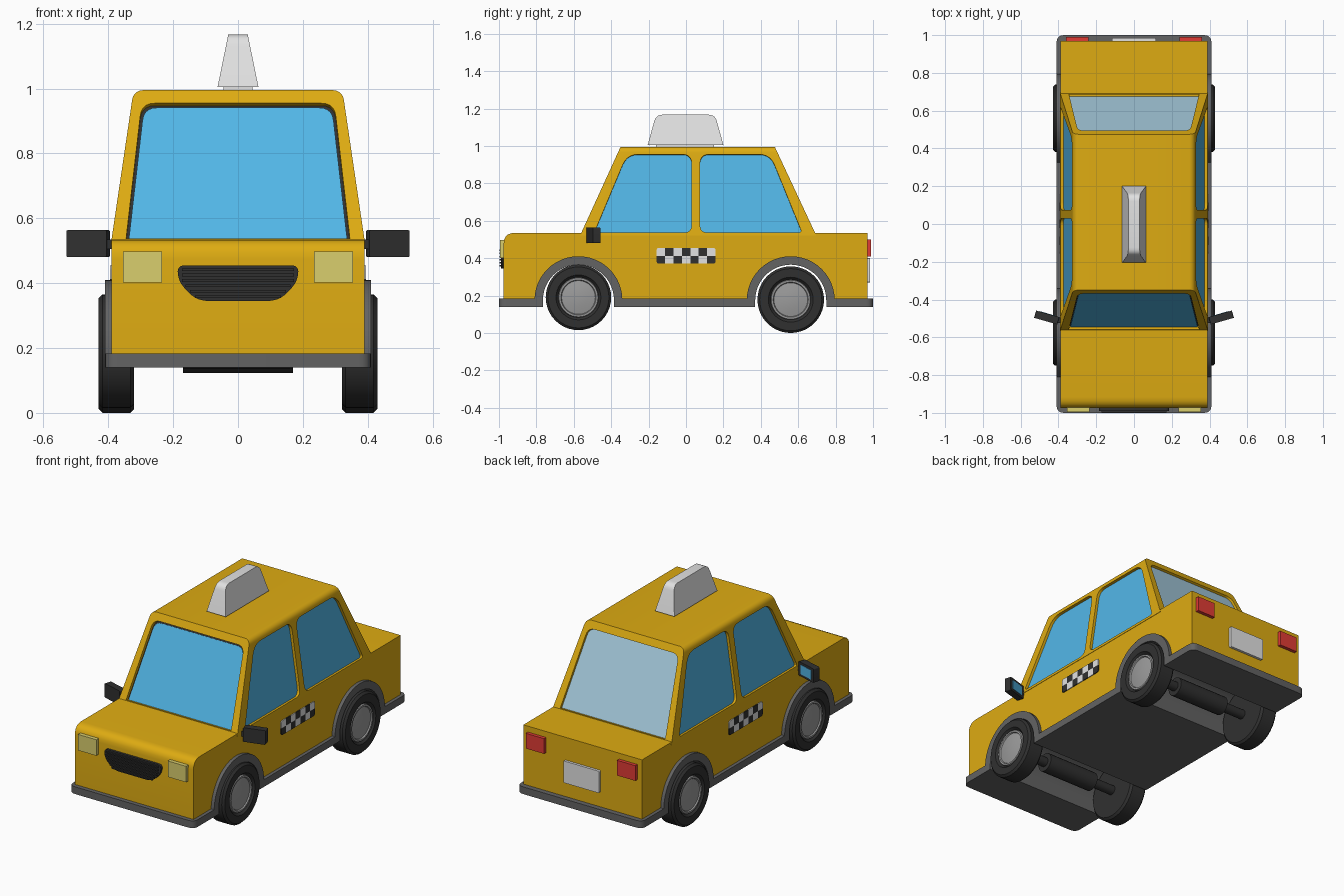
import bpy, bmesh, math
from mathutils import Vector, Matrix

if "Cube" in bpy.data.objects:
    bpy.data.objects.remove(bpy.data.objects["Cube"])


def material(name, r, g, b):
    m = bpy.data.materials.new(name)
    m.use_nodes = True
    m.diffuse_color = (r, g, b, 1)
    m.node_tree.nodes["Principled BSDF"].inputs["Base Color"].default_value = (r, g, b, 1)
    return m


YELLOW = material("yellow paint", 0.73, 0.41, 0.006)
TRIM = material("grey trim", 0.125, 0.125, 0.125)
DARK = material("dark rubber", 0.03, 0.03, 0.03)
HUB = material("hub grey", 0.33, 0.33, 0.33)
GLASS = material("blue glass", 0.085, 0.47, 0.8)
PALE = material("pale glass", 0.38, 0.6, 0.73)
WHITE = material("light grey", 0.76, 0.76, 0.76)
LAMP = material("lamp cream", 0.7, 0.62, 0.155)
RED = material("tail red", 0.75, 0.045, 0.035)


def finish(name, bm, mat):
    bmesh.ops.recalc_face_normals(bm, faces=bm.faces)
    me = bpy.data.meshes.new(name)
    bm.to_mesh(me)
    bm.free()
    me.materials.append(mat)
    ob = bpy.data.objects.new(name, me)
    bpy.context.collection.objects.link(ob)
    return ob


def rounded(pts, radii, n=5):
    """Round the corners of a 2D polygon; radii is one value or one per corner."""
    if not isinstance(radii, (list, tuple)):
        radii = [radii] * len(pts)
    pts = [Vector(p) for p in pts]
    out = []
    for i, (p, r) in enumerate(zip(pts, radii)):
        if r == 0:
            out.append(p)
            continue
        a = p + (pts[i - 1] - p).normalized() * r
        b = p + (pts[(i + 1) % len(pts)] - p).normalized() * r
        for k in range(n + 1):
            t = k / n
            out.append(a * (1 - t) ** 2 + p * (2 * t * (1 - t)) + b * t * t)
    return out


def rect(u0, u1, v0, v1):
    return [(u0, v0), (u1, v0), (u1, v1), (u0, v1)]


def prism(name, pts, place, d0, d1, mat):
    """Extrude a 2D outline from depth d0 to d1 through place(u, v, d)."""
    bm = bmesh.new()
    lo, hi = [[bm.verts.new(place(p[0], p[1], d)) for p in pts] for d in (d0, d1)]
    bm.faces.new(lo)
    bm.faces.new(hi)
    for i in range(len(pts)):
        bm.faces.new((lo[i - 1], lo[i], hi[i], hi[i - 1]))
    return finish(name, bm, mat)


def lathe(name, profile, y, z, mat, s=1, n=40):
    """Revolve (x, radius) points around an axle line along x."""
    bm = bmesh.new()
    vs = [bm.verts.new((s * x, y, z + r)) for x, r in profile]
    es = [bm.edges.new(p) for p in zip(vs, vs[1:])]
    bmesh.ops.spin(bm, geom=vs + es, cent=(0, y, z), axis=(1, 0, 0),
                   angle=math.tau, steps=n, use_duplicate=False)
    bmesh.ops.remove_doubles(bm, verts=bm.verts, dist=0.0005)
    return finish(name, bm, mat)


def cut(ob, cutter):
    mod = ob.modifiers.new("cut", "BOOLEAN")
    mod.operation, mod.solver, mod.object = "DIFFERENCE", "EXACT", cutter
    bpy.context.view_layer.objects.active = ob
    bpy.ops.object.modifier_apply(modifier=mod.name)
    bpy.data.objects.remove(cutter)


def along_x(u, v, d): return (d, u, v)
def along_y(u, v, d): return (u, d, v)
def along_z(u, v, d): return (u, v, d)


# Lower body with rounded bonnet edge
body = prism("body", rounded([(-0.975, 0.175), (0.97, 0.175), (0.97, 0.535), (-0.975, 0.535)],
                             [0, 0, 0, 0.06]), along_x, -0.39, 0.39, YELLOW)

# Wheel arches, running as liners across the whole car
AXLES = {"front": (-0.575, 0.19, 0.175), "rear": (0.56, 0.178, 0.178)}
for end, (y, z, r) in AXLES.items():
    cut(body, lathe("arch_cutter", [(-0.5, 0), (-0.5, 0.21), (0.5, 0.21), (0.5, 0)], y, 0.175, YELLOW))
    arc = [math.pi * k / 24 for k in range(25)]
    ring = [(y + 0.235 * math.cos(a), 0.175 + 0.235 * math.sin(a)) for a in arc]
    ring += [(y - 0.235, 0.14), (y - 0.19, 0.14)]
    ring += [(y - 0.19 * math.cos(a), 0.175 + 0.19 * math.sin(a)) for a in arc]
    ring += [(y + 0.19, 0.14), (y + 0.235, 0.14)]
    prism(end + "_arch", ring, along_x, -0.41, 0.41, TRIM)

    # Axle and wheels
    lathe(end + "_axle", [(-0.34, 0), (-0.34, 0.028), (-0.17, 0.028), (-0.17, 0.055),
                          (0.17, 0.055), (0.17, 0.028), (0.34, 0.028), (0.34, 0)], y, z, DARK, n=20)
    for s, side in ((1, "left"), (-1, "right")):
        lathe(f"{end}_{side}_tyre", [(0.32, 0), (0.32, r - 0.012), (0.332, r), (0.418, r), (0.43, r - 0.012),
                                     (0.43, 0.12), (0.414, 0.107), (0.414, 0)], y, z, DARK, s)
        lathe(f"{end}_{side}_hub", [(0.41, 0.108), (0.424, 0.104), (0.424, 0.094), (0.417, 0.09),
                                    (0.424, 0.05), (0.427, 0)], y, z, HUB, s)

# Skirt and floor, split by the wheel wells
for name, y0, y1, radii in (("front_skirt", -1, -0.765, [0.04, 0.04, 0, 0]),
                            ("middle_floor", -0.385, 0.37, 0),
                            ("rear_skirt", 0.75, 1, [0, 0, 0.04, 0.04])):
    prism(name, rounded(rect(-0.41, 0.41, y0, y1), radii), along_z, 0.14, 0.183, TRIM)

# Cabin: tapered block with rounded roof edges
Z0, Z1 = 0.535, 0.995


def slope(a, b, z): return a + (b - a) * (z - Z0) / (Z1 - Z0)
def side_x(z): return slope(0.39, 0.322, z)
def front_y(z): return slope(-0.56, -0.35, z)
def rear_y(z): return slope(0.69, 0.475, z)


bm = bmesh.new()
rows = []
for z in (0.52, Z1):
    rows.append([bm.verts.new((sx * side_x(z), fy(z), z)) for sx, fy in
                 ((-1, front_y), (1, front_y), (1, rear_y), (-1, rear_y))])
for row in rows:
    bm.faces.new(row)
for i in range(4):
    bm.faces.new((rows[0][i - 1], rows[0][i], rows[1][i], rows[1][i - 1]))
roof_edges = [bm.edges.get((rows[1][a], rows[1][b])) for a, b in ((1, 2), (0, 3))]
bmesh.ops.bevel(bm, geom=roof_edges, offset=0.028, segments=5, profile=0.5, affect="EDGES")
cabin = finish("cabin", bm, YELLOW)


# Windows: recess cut in the cabin with a glass pane set inside
def window(name, pts, place, depth, mat):
    cut(cabin, prism("window_cutter", pts, place, -depth, 0.04, YELLOW))
    return prism(name, pts, place, -depth - 0.004, 0.006 - depth, mat)


def on_side(s):
    n = Vector((0.46, 0, 0.068)).normalized()
    def place(u, v, d):
        p = Vector((side_x(v), u, v)) + n * d
        return (s * p.x, p.y, p.z)
    return place


def on_slope(fy, normal):
    n = Vector(normal).normalized()
    return lambda u, v, d: Vector((u, fy(v), v)) + n * d


for s, side in ((1, "left"), (-1, "right")):
    window(side + "_front_window", rounded([(-0.49, 0.537), (0.03, 0.537), (0.03, 0.955), (-0.315, 0.955)],
                                           [0.02, 0.04, 0.05, 0.06]), on_side(s), 0.022, GLASS)
    window(side + "_rear_window", rounded([(0.075, 0.537), (0.62, 0.537), (0.45, 0.955), (0.075, 0.955)],
                                          [0.04, 0.02, 0.06, 0.05]), on_side(s), 0.022, GLASS)
front_place = on_slope(front_y, (0, -0.46, 0.21))
screen = [(-0.345, 0.538), (0.345, 0.538), (0.297, 0.955), (-0.297, 0.955)]
window("windscreen_seal", rounded(screen, [0, 0, 0.04, 0.04]), front_place, 0.025, DARK)
pane = [(-0.337, 0.538), (0.337, 0.538), (0.29, 0.947), (-0.29, 0.947)]
prism("windscreen", rounded(pane, [0, 0, 0.04, 0.04]), front_place, -0.022, -0.014, GLASS)
window("rear_screen", rounded(screen, [0, 0, 0.04, 0.04]), on_slope(rear_y, (0, 0.46, 0.215)), 0.02, PALE)

# Roof sign: tapered lantern on a small base
prism("sign_base", rect(-0.045, 0.045, -0.16, 0.15), along_z, 0.985, 1.01, WHITE)
prism("roof_sign", rounded([(-0.205, 1.005), (0.2, 1.005), (0.155, 1.167), (-0.16, 1.167)],
                           [0, 0, 0.035, 0.035]),
      lambda u, v, d: (d * (0.063 - 0.033 * (v - 1.005) / 0.162), u, v), -1, 1, WHITE)

# Grille with horizontal slats
prism("grille", rounded([(-0.13, 0.345), (0.13, 0.345), (0.187, 0.41), (0.185, 0.455), (-0.185, 0.455),
                         (-0.187, 0.41)], [0.04, 0.04, 0.03, 0.02, 0.02, 0.03]), along_y, -0.99, -0.96, DARK)
for k in range(6):
    z = 0.358 + k * 0.0168
    w = min(0.172, 0.125 + (z - 0.35) * 0.9)
    prism("grille_slat", rect(-w, w, z - 0.004, z + 0.004), along_y, -0.998, -0.985, DARK)

# Number plate
prism("rear_plate", rounded(rect(-0.117, 0.117, 0.27, 0.4), 0.006), along_y, 0.96, 0.985, WHITE)

for s, side in ((1, "left"), (-1, "right")):
    # Lamps
    prism(side + "_headlight", rect(s * 0.235, s * 0.355, 0.402, 0.497), along_y, -0.995, -0.95, LAMP)
    prism(side + "_tail_light", rect(s * 0.24, s * 0.36, 0.41, 0.5), along_y, 0.96, 0.99, RED)

    # Door mirror, angled back, with its glass behind
    turn = Matrix.Translation((s * 0.462, -0.495, 0.522)) @ Matrix.Rotation(s * 0.28, 4, "Z")
    def at_mirror(u, v, d, m=turn): return m @ Vector((u, d, v))
    prism(side + "_mirror", rounded(rect(-0.064, 0.064, -0.042, 0.042), 0.006), at_mirror, -0.02, 0.02, DARK)
    prism(side + "_mirror_glass", rounded(rect(-0.045, 0.045, -0.028, 0.028), 0.006), at_mirror, 0.018, 0.022, GLASS)
    prism(side + "_mirror_stalk", rect(s * 0.37, s * 0.42, -0.525, -0.495), along_z, 0.505, 0.535, DARK)

    # Chequered door band, rounded at its outer corners
    cols, w, h = 7, 0.045, 0.0425
    for c in range(cols):
        for r in range(2):
            y, z = -0.157 + c * w, 0.37 + r * h
            corner = [(0, 0), (cols - 1, 0), (cols - 1, 1), (0, 1)]
            radii = [0.014 if (c, r) == k else 0 for k in corner]
            prism(side + "_check", rounded(rect(y, y + w, z, z + h), radii), along_x,
                  s * 0.387, s * 0.395, WHITE if (c + r) % 2 else DARK)

# Smooth curved surfaces, keep hard edges
bpy.ops.object.select_all(action="DESELECT")
for ob in bpy.context.collection.objects:
    if ob.type == "MESH":
        ob.select_set(True)
        bpy.context.view_layer.objects.active = ob
bpy.ops.object.shade_smooth_by_angle(angle=math.radians(30))
